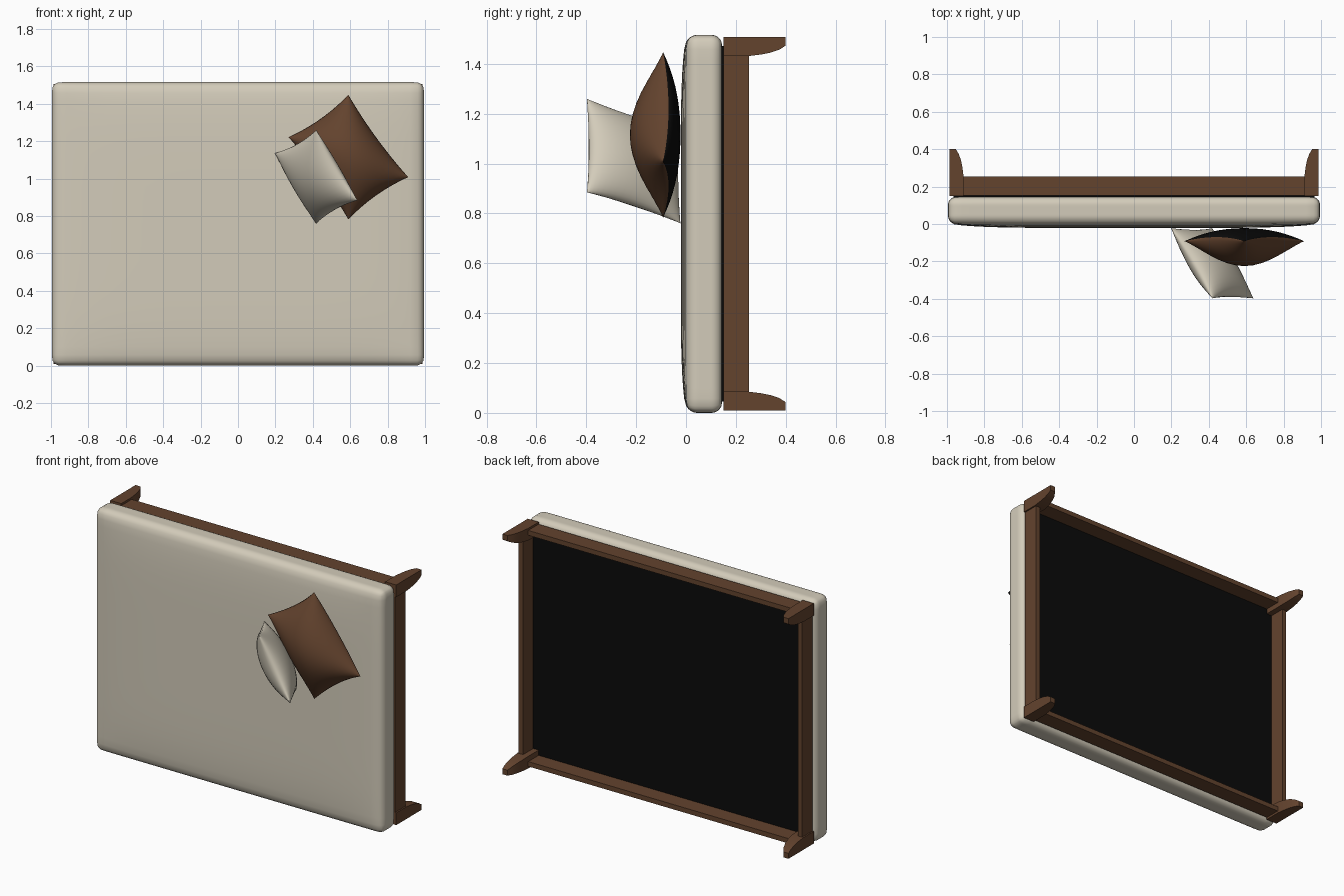
import bpy, bmesh, math
from mathutils import Vector, Matrix

if "Cube" in bpy.data.objects:
    bpy.data.objects.remove(bpy.data.objects["Cube"])


def material(name, rgb):
    m = bpy.data.materials.new(name)
    m.diffuse_color = (*rgb, 1)
    m.use_nodes = True
    m.node_tree.nodes["Principled BSDF"].inputs["Base Color"].default_value = m.diffuse_color
    return m


CREAM = material("cream fabric", (0.65, 0.60, 0.49))
BROWN = material("brown wood", (0.125, 0.056, 0.027))
BLACK = material("black lining", (0.003, 0.003, 0.003))
ZC = 0.758  # mid height of the bed


def finish(bm, name, mats, smooth=None):
    bmesh.ops.recalc_face_normals(bm, faces=bm.faces)
    me = bpy.data.meshes.new(name)
    bm.to_mesh(me)
    bm.free()
    ob = bpy.data.objects.new(name, me)
    bpy.context.collection.objects.link(ob)
    for m in mats:
        me.materials.append(m)
    if smooth:
        bpy.ops.object.select_all(action='DESELECT')
        ob.select_set(True)
        bpy.context.view_layer.objects.active = ob
        bpy.ops.object.shade_smooth_by_angle(angle=math.radians(smooth))
    return ob


def box(name, lo, hi, mat):
    lo, hi = Vector(lo), Vector(hi)
    bm = bmesh.new()
    bmesh.ops.create_cube(bm, size=1)
    for v in bm.verts:
        v.co = Vector((lo[i] + hi[i]) / 2 + v.co[i] * (hi[i] - lo[i]) for i in range(3))
    return finish(bm, name, [mat])


# Mattress: rounded box with a softly crowned front
bm = bmesh.new()
bmesh.ops.create_cube(bm, size=2)
bmesh.ops.subdivide_edges(bm, edges=bm.edges, cuts=23, use_grid_fill=True)
half, r = Vector((0.995, 0.0725, ZC)), 0.045
for v in bm.verts:
    p = Vector(math.sin(c * math.pi / 2) * h for c, h in zip(v.co, half))
    inner = Vector(max(-h + r, min(h - r, c)) for c, h in zip(p, half))
    d = p - inner
    p = inner + d.normalized() * r if d.length > 1e-6 else p
    if p.y < 0:
        fx, fz = p.x / half.x, p.z / half.z
        p.y -= 0.022 * max(0, (1 - fx ** 6) * (1 - fz ** 6)) * (-p.y / half.y)
    v.co = p + Vector((0, 0.0735, ZC))
finish(bm, "mattress", [CREAM], 60)

# Dark lining under the mattress
box("base_lining", (-0.965, 0.14, 0.045), (0.965, 0.152, 2 * ZC - 0.045), BLACK)

# Frame rails
for s, side in ((-1, "left"), (1, "right")):
    x0, x1 = sorted((s * 0.948, s * 0.978))
    box(side + "_rail", (x0, 0.15, 0.083), (x1, 0.252, 2 * ZC - 0.083), BROWN)
for s, side in ((-1, "lower"), (1, "upper")):
    z0, z1 = sorted((ZC + s * (ZC - 0.052), ZC + s * (ZC - 0.022)))
    box(side + "_rail", (-0.92, 0.152, z0), (0.92, 0.254, z1), BROWN)

# Legs: square blocks curving inward to a small foot
SECTIONS = ((0.15, 0.076), (0.25, 0.076), (0.30, 0.070), (0.34, 0.062), (0.375, 0.050), (0.40, 0.034))
for sx, nx in ((-1, "left"), (1, "right")):
    for sz, nz in ((-1, "lower"), (1, "upper")):
        bm = bmesh.new()
        rings = []
        for y, w in SECTIONS:
            rings.append([bm.verts.new((sx * (0.987 - a * w), y, ZC + sz * (ZC - 0.009 - b * w)))
                          for a, b in ((0, 0), (1, 0), (1, 1), (0, 1))])
        for q, t in zip(rings, rings[1:]):
            for i in range(4):
                j = (i + 1) % 4
                bm.faces.new((q[i], q[j], t[j], t[i]))
        bm.faces.new(rings[0])
        bm.faces.new(rings[-1])
        finish(bm, nz + "_" + nx + "_leg", [BROWN], 25)


# Pillows: two domed grids joined at a pinched seam
def pillow(name, centre, u_axis, v_axis, front, back, bow, mats):
    u_axis, v_axis, centre = Vector(u_axis), Vector(v_axis), Vector(centre)
    n = u_axis.cross(v_axis).normalized()
    if n.y > 0:
        n = -n
    bm = bmesh.new()
    N = 20
    for side, h in ((1, front), (-1, back)):
        g = []
        for i in range(N + 1):
            row = []
            for j in range(N + 1):
                u = math.sin((2 * i / N - 1) * math.pi / 2)
                v = math.sin((2 * j / N - 1) * math.pi / 2)
                eu, ev = max(0, 1 - u * u), max(0, 1 - v * v)
                t = side * h * (eu * ev) ** 0.55 - bow * (1 - u * u * v * v)
                row.append(bm.verts.new(centre + u_axis * u * (1 - 0.07 * ev)
                                        + v_axis * v * (1 - 0.07 * eu) + n * t))
            g.append(row)
        for i in range(N):
            for j in range(N):
                f = bm.faces.new((g[i][j], g[i + 1][j], g[i + 1][j + 1], g[i][j + 1]))
                f.material_index = 0 if side > 0 or len(mats) == 1 else 1
    bmesh.ops.remove_doubles(bm, verts=bm.verts, dist=1e-5)
    finish(bm, name, mats, 70)


pillow("brown_pillow", (0.59, -0.092, 1.115), (0.16, 0, -0.22), (0.16, 0, 0.113),
       0.155, 0.048, 0.022, [BROWN, BLACK])
pillow("cream_pillow", (0.418, -0.21, 1.01), (0.11, 0, -0.188), (-0.111, 0.188, -0.062),
       0.09, 0.08, 0.0, [CREAM])
